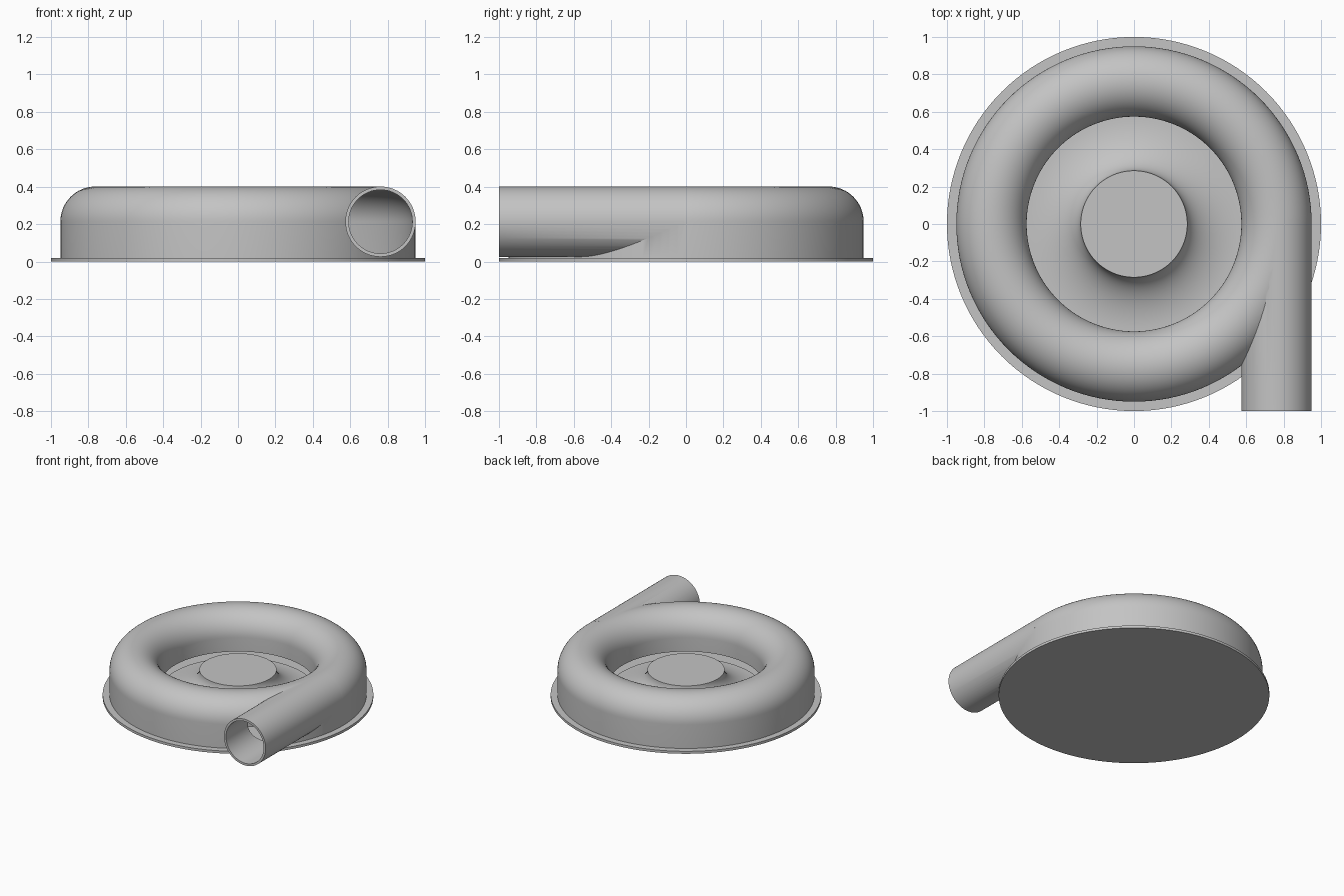
import bpy
from math import cos, sin, pi

if "Cube" in bpy.data.objects:
    bpy.data.objects.remove(bpy.data.objects["Cube"])

RING, TUBE, WALL, AXIS_Z = 0.762, 0.188, 0.018, 0.213
FLOOR, LIP = 0.02, 0.1
STEPS = 128

grey = bpy.data.materials.new("cast_grey")
grey.use_nodes = True
colour = (0.55, 0.55, 0.55, 1)
grey.diffuse_color = colour
grey.node_tree.nodes["Principled BSDF"].inputs["Base Color"].default_value = colour


def activate(obj):
    bpy.ops.object.select_all(action='DESELECT')
    obj.select_set(True)
    bpy.context.view_layer.objects.active = obj


def smooth(obj):
    activate(obj)
    bpy.ops.object.shade_smooth_by_angle(angle=pi / 6)


def lathe(name, profile, closed):
    """Spin an (r, z) profile round the z axis; open profiles are capped at both ends."""
    n = len(profile)
    verts = [(r * cos(2 * pi * i / STEPS), r * sin(2 * pi * i / STEPS), z)
             for i in range(STEPS) for r, z in profile]
    faces = []
    for i in range(STEPS):
        a, b = i * n, (i + 1) % STEPS * n
        for j in range(n if closed else n - 1):
            k = (j + 1) % n
            faces.append((a + j, b + j, b + k, a + k))
    if not closed:
        faces.append([i * n for i in reversed(range(STEPS))])
        faces.append([i * n + n - 1 for i in range(STEPS)])
    mesh = bpy.data.meshes.new(name)
    mesh.from_pydata(verts, [], faces)
    mesh.materials.append(grey)
    obj = bpy.data.objects.new(name, mesh)
    bpy.context.collection.objects.link(obj)
    return obj


def arch(radius):
    """Half circle over the scroll, from the outer side to the inner side."""
    return [(RING + radius * cos(pi * i / 32), AXIS_Z + radius * sin(pi * i / 32))
            for i in range(33)]


def rod(name, radius, y0, y1):
    bpy.ops.mesh.primitive_cylinder_add(vertices=64, radius=radius, depth=y1 - y0,
                                        location=(RING, (y0 + y1) / 2, AXIS_Z),
                                        rotation=(pi / 2, 0, 0))
    obj = bpy.context.object
    obj.name = name
    obj.data.materials.append(grey)
    return obj


def combine(target, tool, operation):
    tool.hide_render = True
    mod = target.modifiers.new(operation, 'BOOLEAN')
    mod.operation, mod.solver, mod.object = operation, 'EXACT', tool
    activate(target)
    bpy.ops.object.modifier_apply(modifier=mod.name)
    bpy.data.objects.remove(tool)


# Base flange
base = lathe("base_plate", [(1, 0), (1, FLOOR)], False)
smooth(base)

# Scroll housing with tangential outlet, hollowed and slotted towards the eye
inner, step = RING - TUBE, RING - TUBE + WALL + 0.01
housing = lathe("scroll_housing", [(RING + TUBE, FLOOR)] + arch(TUBE)
                + [(inner, LIP), (step, LIP), (step, FLOOR)], True)
combine(housing, rod("outlet_pipe", TUBE, -1, -0.01), 'UNION')
bore = TUBE - WALL
void = lathe("scroll_void", [(RING + bore, -0.05)] + arch(bore)
             + [(RING - bore, -0.05)], True)
combine(housing, void, 'DIFFERENCE')
combine(housing, rod("outlet_bore", bore, -1.1, -0.015), 'DIFFERENCE')
smooth(housing)

# Rotor with concave flared hub
hub, hub_top, rim_top = 0.285, 0.22, 0.05
flare = [(inner - (inner - hub) * sin(pi / 2 * i / 20),
          hub_top - (hub_top - rim_top) * cos(pi / 2 * i / 20)) for i in range(21)]
rotor = lathe("rotor_hub", [(inner, FLOOR)] + flare, False)
smooth(rotor)
